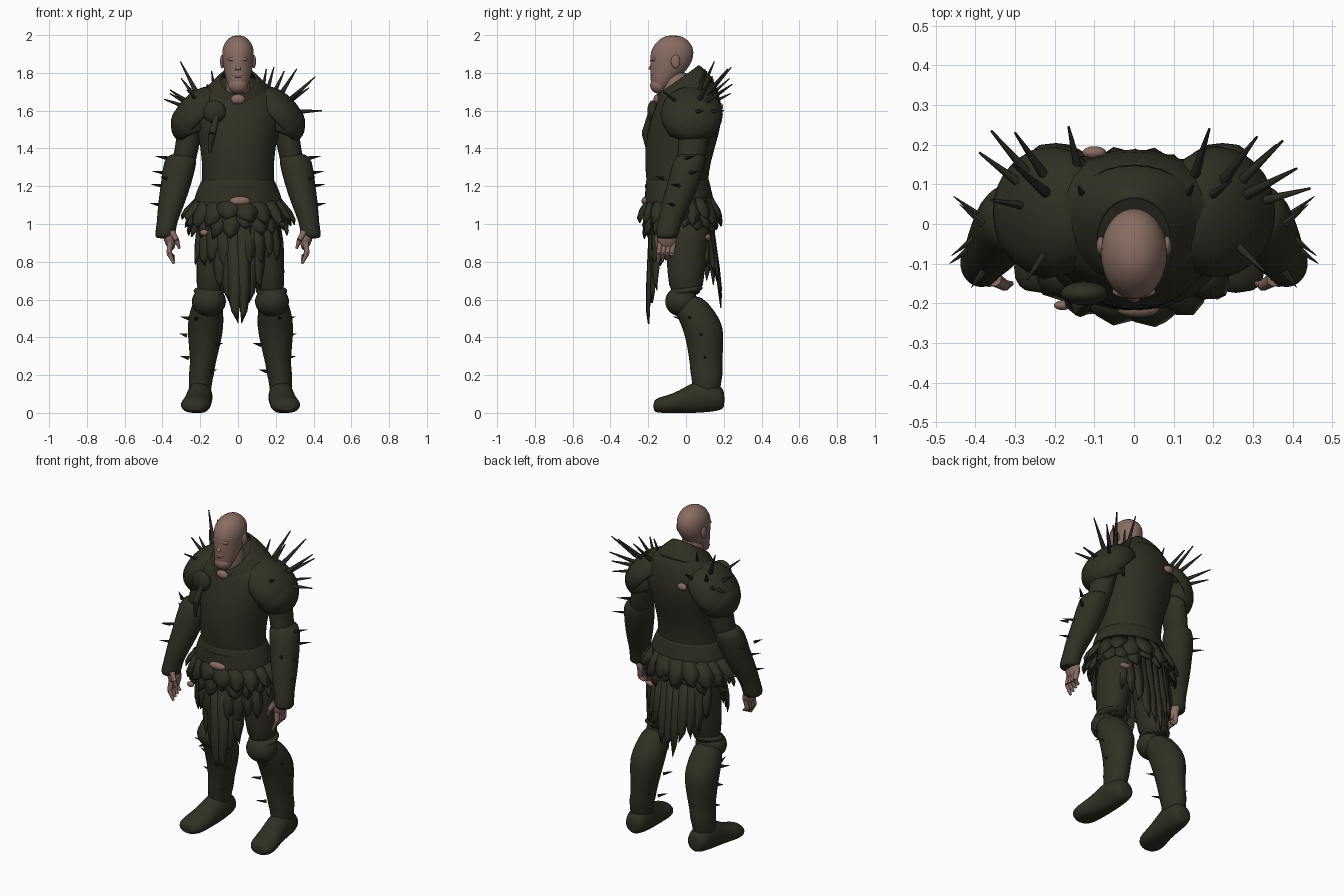
import bpy, bmesh, math, random
from mathutils import Vector, Matrix

random.seed(4)
if "Cube" in bpy.data.objects:
    bpy.data.objects.remove(bpy.data.objects["Cube"], do_unlink=True)


def material(name, color):
    mat = bpy.data.materials.new(name)
    mat.use_nodes = True
    mat.diffuse_color = color
    shader = mat.node_tree.nodes["Principled BSDF"]
    shader.inputs["Base Color"].default_value = color
    shader.inputs["Roughness"].default_value = 0.8
    return mat


ARMOUR = material("dark olive", (0.029, 0.029, 0.017, 1))
SKIN = material("weathered skin", (0.25, 0.152, 0.124, 1))
SPIKE = material("blackened spike", (0.021, 0.022, 0.016, 1))


def finish(bm, name, mat, subsurf=0, thickness=0):
    bmesh.ops.recalc_face_normals(bm, faces=bm.faces)
    mesh = bpy.data.meshes.new(name)
    bm.to_mesh(mesh)
    bm.free()
    mesh.materials.append(mat)
    mesh.shade_smooth()
    mesh.set_sharp_from_angle(angle=math.radians(50))
    obj = bpy.data.objects.new(name, mesh)
    bpy.context.collection.objects.link(obj)
    if thickness:
        obj.modifiers.new("thickness", "SOLIDIFY").thickness = thickness
    if subsurf:
        mod = obj.modifiers.new("rounding", "SUBSURF")
        mod.levels = mod.render_levels = subsurf
    return obj


def loft(name, rings, mat, side=1, shift=0, along_y=False, caps=True, sides=16, thickness=0):
    """Skin elliptical rings: x, y, z, half width, half depth and optional tilt."""
    bm = bmesh.new()
    rows = []
    for x, y, z, wide, deep, *tilt in rings:
        row = []
        for i in range(sides):
            a = math.tau * i / sides
            u, v = wide * math.cos(a), deep * math.sin(a)
            if along_y:
                p = (side * (x + u) + shift, y, max(z + v, 0))
            else:
                p = (side * (x + u) + shift, y + v, z + (tilt[0] * v if tilt else 0))
            row.append(bm.verts.new(p))
        rows.append(row)
    for low, high in zip(rows, rows[1:]):
        for i in range(sides):
            j = (i + 1) % sides
            bm.faces.new((low[i], low[j], high[j], high[i]))
    if caps:
        bm.faces.new(rows[0])
        bm.faces.new(rows[-1])
    return finish(bm, name, mat, subsurf=1, thickness=thickness)


def ball(name, center, radii, mat, turn=(0, 0, 0), cut=None):
    """Ellipsoid, optionally opened below a local height to make a shell."""
    bm = bmesh.new()
    bmesh.ops.create_uvsphere(bm, u_segments=24, v_segments=16, radius=1)
    if cut is not None:
        bmesh.ops.bisect_plane(bm, geom=bm.verts[:] + bm.edges[:] + bm.faces[:],
                               plane_co=(0, 0, cut), plane_no=(0, 0, -1), clear_outer=True)
    spin = Matrix.Rotation(turn[2], 4, "Z") @ Matrix.Rotation(turn[1], 4, "Y") @ Matrix.Rotation(turn[0], 4, "X")
    bm.transform(Matrix.Translation(center) @ spin @ Matrix.Diagonal((*radii, 1)))
    return finish(bm, name, mat, thickness=0.012 if cut is not None else 0)


def cones(name, segments, mat, sides=8):
    """Tapered rods given as start, end, start radius and end radius."""
    bm = bmesh.new()
    for start, end, r_start, r_end in segments:
        start, end = Vector(start), Vector(end)
        way = end - start
        place = Matrix.Translation((start + end) / 2) @ way.to_track_quat("Z", "Y").to_matrix().to_4x4()
        bmesh.ops.create_cone(bm, cap_ends=True, segments=sides, radius1=r_start,
                              radius2=r_end, depth=way.length, matrix=place)
    return finish(bm, name, mat)


def tatters(name, start, end, count, top, bottom, short, tip=0.5, puff=0.01):
    """Overlapping torn strips hung on an arc; angle zero is the front."""
    bm = bmesh.new()
    for i in range(count):
        t = (i + 0.5) / count
        mid = math.radians(start + (end - start) * t)
        half = math.radians(abs(end - start)) / count * random.uniform(0.55, 0.8)
        reach = 1 - abs(2 * t - 1)
        z_tip = short + (bottom[2] - short) * reach + random.uniform(-0.03, 0.03)

        def point(a, f, bulge=0):
            rx = top[0] + (bottom[0] - top[0]) * f + bulge
            ry = top[1] + (bottom[1] - top[1]) * f + bulge
            return bm.verts.new((rx * math.sin(a), -0.03 - ry * math.cos(a), top[2] + (z_tip - top[2]) * f))

        lift = random.uniform(0, 0.012)
        rows = [[point(mid + k * half * w, f, (lift + (puff if k == 0 else 0)) * min(1, 3 * f)) for k in (-1, 0, 1)]
                for f, w in ((0, 1), (tip, 1), (tip + (1 - tip) * 0.6, 0.6))]
        end_point = point(mid + half * random.uniform(-0.5, 0.5), 1, lift)
        for a, b in zip(rows, rows[1:]):
            for k in (0, 1):
                bm.faces.new((a[k], a[k + 1], b[k + 1], b[k]))
        for k in (0, 1):
            bm.faces.new((rows[-1][k], rows[-1][k + 1], end_point))
    return finish(bm, name, ARMOUR, thickness=0.006)


# Torso armour, open slanted collar, belt, jerkin skirt and neck
loft("torso", [(0, -.01, .95, .17, .12), (0, -.025, 1.05, .2, .145), (0, -.04, 1.17, .195, .165),
               (0, -.05, 1.26, .19, .165), (0, -.035, 1.4, .195, .187), (0, -.0, 1.54, .235, .195),
               (0, .014, 1.64, .245, .174, .1), (0, .0, 1.715, .2, .152, .35), (0, -.03, 1.74, .1, .11, .7)],
     ARMOUR, sides=24)
loft("collar", [(0, .0, 1.695, .195, .16, .4), (0, -.025, 1.74, .135, .13, .6), (0, -.045, 1.768, .098, .115, .7)],
     ARMOUR, caps=False, thickness=0.015)
loft("waist_belt", [(0, -.045, z, .2, .173) for z in (1.18, 1.19, 1.21, 1.22)], ARMOUR, sides=24)
loft("jerkin_skirt", [(0, -.045, 1.24, .19, .168), (0, -.042, 1.19, .215, .175), (0, -.036, 1.13, .236, .184),
                      (0, -.033, 1.07, .246, .192)], ARMOUR, caps=False, sides=24, thickness=.01)
loft("neck", [(0, -.04, 1.62, .07, .085, .3), (0, -.055, 1.72, .065, .075), (0, -.06, 1.82, .065, .08)], SKIN)
for name, center, radii in (("throat_skin", (0, -.152, 1.66), (.038, .02, .026)),
                            ("belly_skin", (.01, -.213, 1.122), (.054, .022, .024)),
                            ("back_skin", (-.1, .18, 1.62), (.03, .016, .022)),
                            ("hem_patch", (-.18, -.205, .955), (.022, .012, .016)),
                            ("thigh_skin", (.15, .112, .93), (.045, .02, .018))):
    ball(name, center, radii, SKIN)

# Head
loft("head", [(0, -.14, 1.7, .03, .03), (0, -.13, 1.74, .058, .058), (0, -.105, 1.79, .07, .085),
              (0, -.082, 1.84, .08, .108), (0, -.075, 1.89, .086, .118), (0, -.07, 1.935, .084, .11),
              (0, -.068, 1.975, .062, .08), (0, -.068, 2.0, .025, .035)], SKIN, sides=20)
ball("beard", (0, -.145, 1.735), (.052, .045, .045), SKIN)
ball("brow", (0, -.17, 1.872), (.055, .018, .014), SKIN)
ball("moustache", (0, -.175, 1.792), (.036, .014, .012), SKIN)
ball("mouth", (0, -.181, 1.776), (.02, .008, .003), SPIKE)
cones("nose", [((0, -.17, 1.87), (0, -.183, 1.815), .008, .017)], SKIN)

# Chest disc with hanging strap
ball("chest_disc", (-.125, -.175, 1.595), (.06, .03, .06), ARMOUR)
cones("chest_strap", [((-.11, -.19, 1.58), (-.135, -.215, 1.48), .014, .02),
                      ((-.135, -.215, 1.48), (-.15, -.2, 1.38), .02, .008)], ARMOUR)

for side, label in ((1, "left"), (-1, "right")):
    shift = 0.013

    # Ear
    ball(label + "_ear", (side * .084, -.055, 1.86), (.011, .024, .036), SKIN)

    # Sloping shoulder plates
    ball(label + "_shoulder_plate", (side * .21, .03, 1.58), (.175, .165, .112), ARMOUR,
         turn=(0, side * .82, 0), cut=-.3)
    ball(label + "_shoulder_lame", (side * .25, .03, 1.53), (.105, .145, .11), ARMOUR,
         turn=(0, side * .4, 0), cut=-.5)

    # Arm and flared forearm guard
    loft(label + "_upper_arm", [(.24, .04, 1.62, .08, .09), (.255, .04, 1.5, .07, .085), (.27, .035, 1.4, .062, .078),
                                (.3, .02, 1.28, .07, .075)], ARMOUR, side)
    loft(label + "_forearm_guard", [(.29, .03, 1.375, .07, .075), (.305, .02, 1.34, .092, .09), (.325, -.01, 1.22, .083, .09),
                                    (.355, -.055, 1.1, .072, .078), (.378, -.09, 1.0, .052, .062),
                                    (.385, -.1, .95, .057, .064), (.387, -.1, .92, .05, .055)], ARMOUR, side)

    # Hand with curled fingers
    ball(label + "_palm", (side * .365, -.1, .93), (.03, .052, .07), SKIN, turn=(0, side * .25, 0))
    fingers = []
    for i in range(4):
        y = -.135 + i * .023
        knuckle, joint = (side * .36, y, .9), (side * .365, y - .01, .845)
        fingers += [(knuckle, joint, .016, .014), (joint, (side * .338, y - .012, .79 + .012 * i), .014, .007)]
    fingers += [((side * .35, -.14, .96), (side * .325, -.155, .915), .018, .014),
                ((side * .325, -.155, .915), (side * .31, -.15, .87), .014, .007)]
    cones(label + "_fingers", fingers, SKIN)

    # Leg, knee guard, greave and boot
    loft(label + "_thigh", [(.11, .01, 1.05, .1, .13), (.135, .005, .9, .1, .115), (.145, .0, .75, .088, .102),
                            (.16, .0, .6, .078, .085)], ARMOUR, side, shift)
    loft(label + "_greave", [(.17, .0, .63, .07, .08), (.18, .045, .54, .09, .11), (.185, .09, .46, .1, .112),
                             (.19, .102, .36, .085, .098), (.2, .106, .25, .066, .086), (.208, .11, .2, .07, .088),
                             (.212, .11, .16, .06, .075), (.215, .1, .08, .062, .085)], ARMOUR, side, shift)
    ball(label + "_knee_guard", (side * .167 + shift, -.025, .59), (.09, .085, .08), ARMOUR)
    ball(label + "_knee_rim", (side * .165 + shift, -.005, .645), (.083, .095, .025), ARMOUR, turn=(.2, 0, 0))
    loft(label + "_boot", [(.21, .205, .07, .045, .045), (.212, .18, .08, .065, .07), (.215, .08, .09, .07, .1),
                           (.222, .0, .065, .07, .075), (.235, -.08, .045, .082, .052), (.242, -.14, .04, .078, .046),
                           (.244, -.175, .035, .045, .03)], ARMOUR, side, shift, along_y=True)

    # Small spikes: forearm guard and greave
    studs = []
    for x, y, z, out, back in ((.38, .0, 1.35, .06, .05), (.39, .02, 1.27, .065, .05), (.395, -.03, 1.2, .065, -.05),
                               (.41, -.06, 1.1, .055, -.04), (.38, -.12, 1.24, .03, -.04),
                               (.26, .03, .5, .045, -.02), (.27, .08, .41, .04, 0), (.26, .1, .29, .045, 0),
                               (.12, .05, .36, -.04, -.04), (.15, .06, .22, -.04, -.04), (.22, -.02, .5, .0, -.05)):
        studs.append(((side * x, y, z), (side * (x + out), y + back, z + .01), .011, .001))
    cones(label + "_small_spikes", studs, SPIKE, sides=6)

# Long shoulder spikes, each pointing out from its shoulder
tips = {"left": [(.19, .24, 1.83), (.31, .22, 1.82), (.375, .21, 1.72), (.41, .14, 1.78), (.445, .09, 1.6),
                 (.15, .1, 1.82), (.245, .11, 1.81), (.36, .2, 1.6), (.33, -.12, 1.7)],
        "right": [(-.305, .15, 1.86), (-.36, .235, 1.69), (-.39, .18, 1.66), (-.3, .23, 1.77), (-.165, .245, 1.74),
                  (-.14, .095, 1.81), (-.25, .1, 1.75), (-.27, -.14, 1.71), (-.36, .06, 1.71)]}
for label, points in tips.items():
    rods = []
    for tip in map(Vector, points):
        core = Vector((math.copysign(.11 + .35 * (abs(tip.x) - .15), tip.x), .03, 1.59))
        rods.append((core.lerp(tip, 0.4), tip, .014, .003))
    cones(label + "_long_spikes", rods, SPIKE)

# Ragged hem: broad leaves, then long torn cloth front and back
tatters("hem_leaves", -180, 180, 18, (.225, .175, 1.14), (.29, .215, 1.0), 1.01, puff=.016)
tatters("under_leaves", -180, 180, 20, (.215, .165, 1.08), (.265, .195, .94), .97, puff=.015)
tatters("front_cloth", -40, 45, 6, (.21, .165, 1.05), (.17, .16, .46), .68, tip=.7)
tatters("front_side_cloth", -75, 70, 9, (.22, .16, 1.03), (.23, .15, .76), .82, tip=.6)
tatters("back_cloth", 125, 245, 10, (.22, .165, 1.08), (.22, .215, .55), .8, tip=.65)
